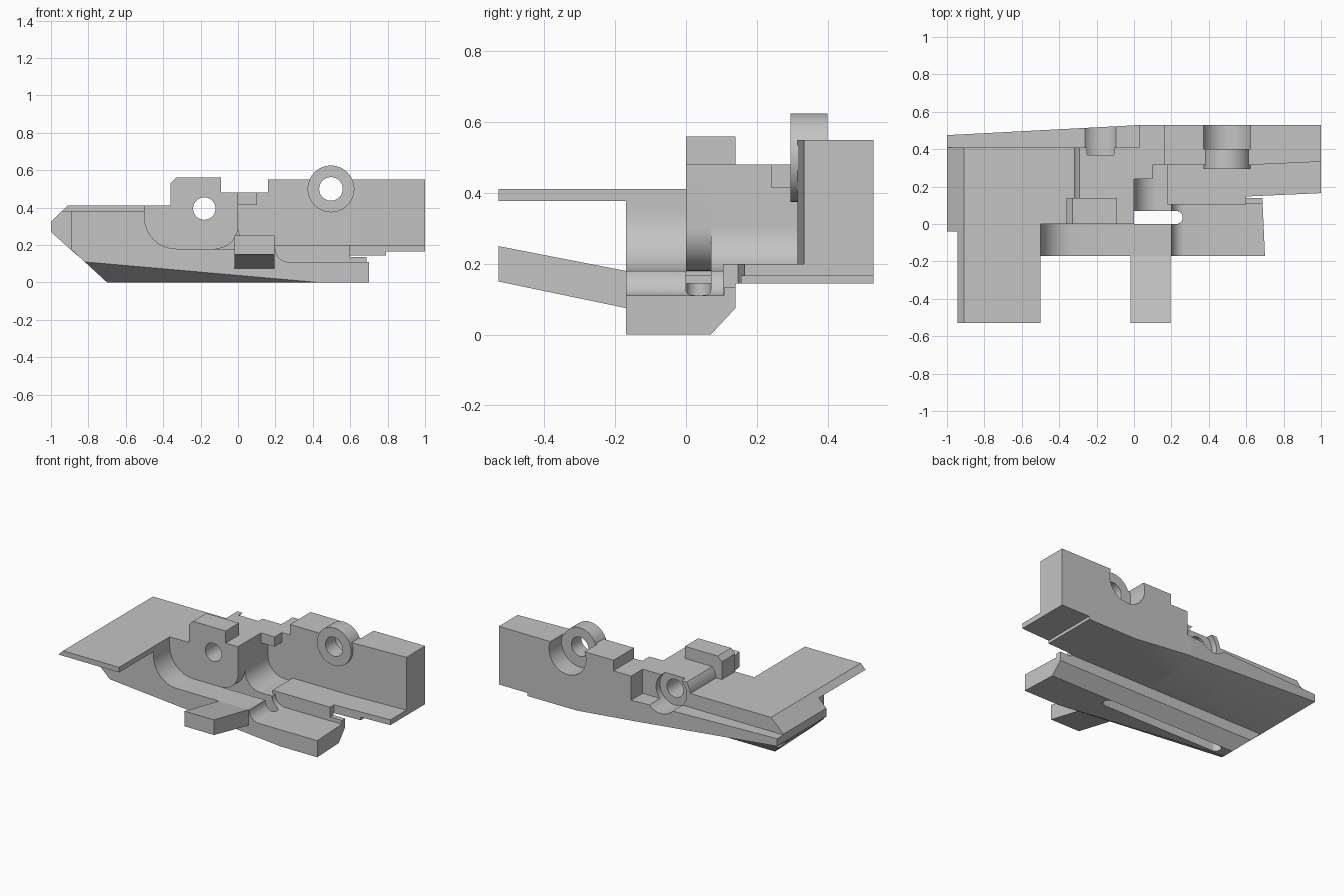
import bpy, bmesh, math
from mathutils import Vector

if "Cube" in bpy.data.objects:
    bpy.data.objects.remove(bpy.data.objects["Cube"], do_unlink=True)

GREY = (0.55, 0.55, 0.55, 1)
grey = bpy.data.materials.new("machined_grey")
grey.use_nodes = True
grey.diffuse_color = GREY
grey.node_tree.nodes["Principled BSDF"].inputs["Base Color"].default_value = GREY


def arc(cx, cz, r, start, end, steps=12):
    angles = [math.radians(start + (end - start) * i / steps) for i in range(steps + 1)]
    return [(cx + r * math.cos(a), cz + r * math.sin(a)) for a in angles]


def prism(name, points, lo, hi, axis="y"):
    """Extrude a profile along an axis; the profile lies in the other two axes."""
    place = {"x": lambda p, d: (d, p[0], p[1]),
             "y": lambda p, d: (p[0], d, p[1]),
             "z": lambda p, d: (p[0], p[1], d)}[axis]
    bm = bmesh.new()
    face = bm.faces.new([bm.verts.new(place(p, lo)) for p in points])
    top = bmesh.ops.extrude_face_region(bm, geom=[face])["geom"]
    shift = Vector(place((0, 0), hi - lo))
    bmesh.ops.translate(bm, vec=shift, verts=[v for v in top if isinstance(v, bmesh.types.BMVert)])
    bmesh.ops.recalc_face_normals(bm, faces=bm.faces)
    mesh = bpy.data.meshes.new(name)
    bm.to_mesh(mesh)
    bm.free()
    mesh.materials.append(grey)
    obj = bpy.data.objects.new(name, mesh)
    bpy.context.collection.objects.link(obj)
    return obj


def box(name, x0, x1, y0, y1, z0, z1):
    return prism(name, [(x0, z0), (x1, z0), (x1, z1), (x0, z1)], y0, y1)


def cylinder(name, x, z, r, y0, y1):
    return prism(name, arc(x, z, r, 0, 360, 48)[:-1], y0, y1)


def slice_off(obj, a, b, c, gone):
    """Cut along the plane through a, b, c and drop the side holding 'gone'."""
    a, b, c = Vector(a), Vector(b), Vector(c)
    n = (b - a).cross(c - a).normalized()
    if n.dot(Vector(gone) - a) < 0:
        n = -n
    bm = bmesh.new()
    bm.from_mesh(obj.data)
    bmesh.ops.bisect_plane(bm, geom=bm.verts[:] + bm.edges[:] + bm.faces[:],
                           plane_co=a, plane_no=n, clear_outer=True)
    bmesh.ops.holes_fill(bm, edges=[e for e in bm.edges if e.is_boundary], sides=0)
    bmesh.ops.recalc_face_normals(bm, faces=bm.faces)
    bm.to_mesh(obj.data)
    bm.free()


def carve(objs, cutter):
    """Subtract the cutter from every listed part, then discard it."""
    for obj in objs:
        mod = obj.modifiers.new("cut", "BOOLEAN")
        mod.operation, mod.solver, mod.object = "DIFFERENCE", "EXACT", cutter
        bpy.context.view_layer.update()
        done = bpy.data.meshes.new_from_object(
            obj.evaluated_get(bpy.context.evaluated_depsgraph_get()))
        obj.modifiers.clear()
        obj.data = done
    bpy.data.objects.remove(cutter, do_unlink=True)


# Lower tray with filleted floor
left_fillet = arc(-0.33, 0.35, 0.17, 180, 270)
tray = prism("lower_tray",
             [(-0.89, 0.378), (-0.89, 0.175), (-0.7, 0), (0.7, 0), (0.7, 0.11)]
             + arc(0.27, 0.18, 0.07, 270, 180) + left_fillet[::-1] + [(-0.5, 0.378)],
             -0.17, 0.14)
slice_off(tray, (0, 0.07, 0), (0, 0.14, 0.075), (1, 0.07, 0), (0, 0.14, 0))
slice_off(tray, (0.43, -0.17, 0), (-0.7, 0, 0), (-0.82, -0.17, 0.11), (-0.7, -0.17, 0))
slice_off(tray, (0.7, -0.17, 0), (0.7, -0.17, 0.1), (0.686, 0.14, 0.1), (0.7, 0.14, 0.1))
slot = prism("slot_cutter", arc(0.225, 0.035, 0.035, -90, 90) + arc(-0.6, 0.035, 0.035, 90, 270),
             -0.1, 0.165, "z")
carve([tray], slot)
carve([tray], prism("slot_cutter", arc(0.225, 0.035, 0.035, -90, 90) + [(-0.12, 0.07), (-0.12, 0)],
                    0.1, 0.3, "z"))

# Sloping arm and overhanging plate
prism("front_arm", [(-0.53, 0.15), (-0.53, 0.25), (-0.17, 0.18), (-0.17, 0.075)],
      -0.02, 0.195, "x")
prism("overhang_plate", [(-0.945, 0.378), (-0.91, 0.412), (-0.5, 0.412), (-0.5, 0.378)],
      -0.53, 0)

# Bevelled end body
end = [(-0.86, 0.145), (-1, 0.27), (-1, 0.325), (-0.91, 0.412)]
prism("end_body_front", end + [(-0.5, 0.412), (-0.5, 0.145)], -0.04, 0.07)
end_body = prism("end_body", end + [(-0.31, 0.412), (-0.31, 0.145)], 0.07, 0.53)

# Middle block with rounded shoulder, and boss plate
middle = prism("middle_block", [(0, 0.145), (0, 0.48)] + arc(-0.18, 0.395, 0.14, 142.6, 180, 6)
               + [(-0.32, 0.145)], 0.07, 0.53)
boss_plate = prism("boss_plate",
                   [(-0.5, 0.412), (-0.36, 0.412), (-0.36, 0.53), (-0.33, 0.56), (-0.09, 0.56),
                    (-0.09, 0.48), (0, 0.48)] + arc(-0.12, 0.3, 0.12, 0, -90)
                   + left_fillet[::-1], 0, 0.07)
boss_block = prism("boss_block", [(-0.36, 0.4), (-0.36, 0.53), (-0.33, 0.56),
                                  (-0.09, 0.56), (-0.09, 0.4)], 0.07, 0.14)

# Rear wall
wall = prism("rear_wall", [(0, 0.145), (0.79, 0.145), (0.79, 0.165), (1, 0.165), (1, 0.55),
                           (0.16, 0.55), (0.16, 0.48), (0, 0.48)], 0.315, 0.53)
slice_off(wall, (0.6, 0.315, 0), (1, 0.333, 0), (1, 0.333, 1), (1, 0.31, 0))
box("wall_ledge", 0, 0.1, 0.24, 0.315, 0.415, 0.48)
ring = cylinder("ring_boss", 0.497, 0.5, 0.125, 0.295, 0.4)

# Back face tapers and underside rises toward the end
for part in (end_body, middle, wall):
    slice_off(part, (0.43, 0.53, 0.145), (-1, 0.475, 0.27), (-0.86, 0.14, 0.145),
              (-1, 0.475, 0.1))
for part in (end_body, middle):
    slice_off(part, (0.05, 0.53, 0), (-1, 0.475, 0), (-1, 0.475, 1), (-1, 0.6, 0))

# Shelf with undercut, tab, floor and corner fillet
shelf = prism("shelf", [(0.18, 0.105), (0.6, 0.105), (0.6, 0.147), (1, 0.165),
                        (1, 0.34), (0.18, 0.34)], 0.1, 0.2, "z")
carve([shelf], box("undercut_cutter", 0.1, 1.1, 0.14, 0.6, 0, 0.145))
carve([shelf], box("undercut_cutter", 0.79, 1.1, 0.1, 0.6, 0, 0.165))
prism("shelf_tab", [(0.59, 0.107), (0.688, 0.107), (0.686, 0.14), (0.59, 0.14)], 0.1, 0.135, "z")
box("inner_floor", 0, 0.18, 0.14, 0.315, 0.145, 0.18)
prism("floor_fillet", [(0, 0.18)] + arc(0.12, 0.3, 0.12, 270, 180), 0.07, 0.315)

# Holes, rear pockets and rear ledge
carve([end_body, middle, wall], box("ledge_cutter", -1.1, 0.03, 0.41, 0.6, 0.32, 0.6))
carve([boss_plate, boss_block, middle], cylinder("hole_cutter", -0.18, 0.395, 0.06, -0.1, 0.6))
carve([middle], cylinder("pocket_cutter", -0.18, 0.395, 0.112, 0.37, 0.6))
carve([wall, ring], cylinder("hole_cutter", 0.497, 0.5, 0.063, 0.2, 0.6))
carve([wall], cylinder("pocket_cutter", 0.497, 0.5, 0.135, 0.4, 0.6))

# Smooth curved faces, keep edges sharp
for obj in bpy.context.collection.objects:
    if obj.type == "MESH" and grey.name in obj.data.materials:
        bpy.ops.object.select_all(action="DESELECT")
        obj.select_set(True)
        bpy.context.view_layer.objects.active = obj
        bpy.ops.object.shade_smooth_by_angle(angle=math.radians(25))
